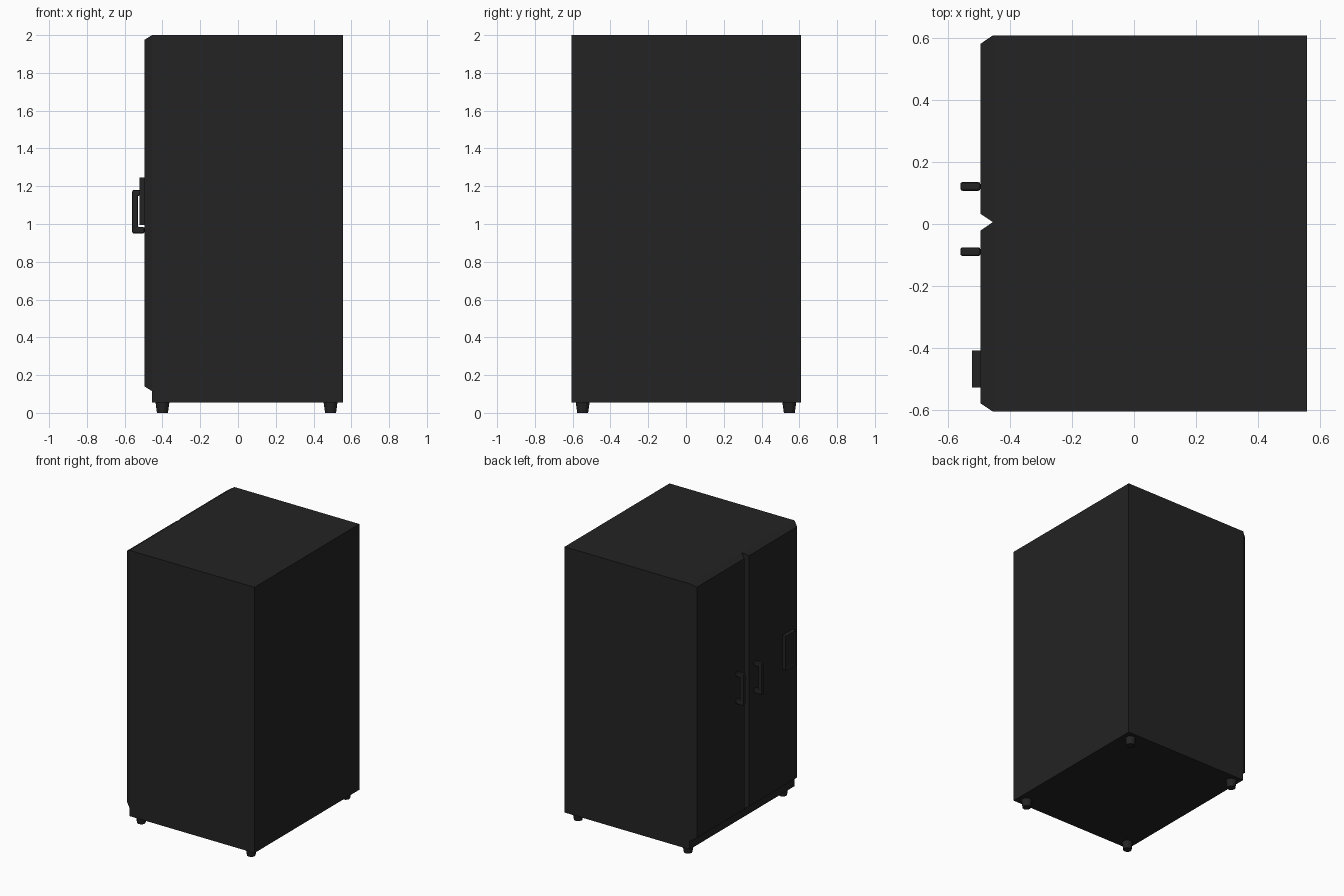
import bpy, bmesh
from mathutils import Matrix, Vector

cube = bpy.data.objects.get("Cube")
if cube:
    bpy.data.objects.remove(cube, do_unlink=True)

# One charcoal finish covers everything
charcoal = bpy.data.materials.new("charcoal")
charcoal.use_nodes = True
COLOUR = (0.017, 0.017, 0.017, 1)
charcoal.diffuse_color = COLOUR
charcoal.node_tree.nodes["Principled BSDF"].inputs["Base Color"].default_value = COLOUR


def finish(name, bm):
    bmesh.ops.recalc_face_normals(bm, faces=bm.faces)
    mesh = bpy.data.meshes.new(name)
    bm.to_mesh(mesh)
    bm.free()
    mesh.materials.append(charcoal)
    obj = bpy.data.objects.new(name, mesh)
    bpy.context.collection.objects.link(obj)
    return obj


def box(low, high):
    low, high = Vector(low), Vector(high)
    bm = bmesh.new()
    bmesh.ops.create_cube(bm, size=1, matrix=Matrix.Translation((low + high) / 2)
                          @ Matrix.Diagonal((*(high - low), 1)))
    return bm


def outer_face(bm):
    bm.faces.ensure_lookup_table()
    return min(bm.faces, key=lambda f: f.calc_center_median().x)


def bevel(obj, width, segments=1):
    mod = obj.modifiers.new("bevel", "BEVEL")
    mod.width = width
    mod.segments = segments


BODY_FRONT, DOOR_FRONT = -0.455, -0.495

# Cabinet body
finish("cabinet_body", box((BODY_FRONT, -0.605, 0.055), (0.557, 0.608, 2)))

# Doors taper towards their outer face, leaving a V groove between them
for name, y0, y1 in (("right_door", -0.605, 0.006), ("left_door", 0.006, 0.608)):
    bm = box((DOOR_FRONT, y0, 0.115), (BODY_FRONT, y1, 2))
    face = outer_face(bm)
    centre = face.calc_center_median()
    for v in face.verts:
        v.co.y += 0.027 if v.co.y < centre.y else -0.027
        v.co.z += 0.025 if v.co.z < centre.z else -0.025
    finish(name, bm)

# Door pulls: a C-shaped profile given thickness
PULL = ((DOOR_FRONT, 0.95), (-0.56, 0.95), (-0.56, 1.18), (DOOR_FRONT, 1.18),
        (DOOR_FRONT, 1.15), (-0.53, 1.15), (-0.53, 0.984), (DOOR_FRONT, 0.984))
for name, y in (("right_handle", -0.089), ("left_handle", 0.121)):
    bm = bmesh.new()
    face = bm.faces.new([bm.verts.new((x, y - 0.014, z)) for x, z in PULL])
    side = bmesh.ops.extrude_face_region(bm, geom=[face])["geom"]
    bmesh.ops.translate(bm, vec=(0, 0.028, 0),
                        verts=[g for g in side if isinstance(g, bmesh.types.BMVert)])
    bevel(finish(name, bm), 0.007, 2)

# Control panel with a shallow recessed face
bm = box((-0.522, -0.527, 0.995), (DOOR_FRONT, -0.408, 1.245))
face = outer_face(bm)
bmesh.ops.inset_region(bm, faces=[face], thickness=0.012)
bmesh.ops.translate(bm, vec=(0.005, 0, 0), verts=face.verts)
finish("control_panel", bm)

# Tapered feet
for x, front in ((-0.4, "front"), (0.49, "rear")):
    for y, hand in ((-0.547, "right"), (0.547, "left")):
        bm = bmesh.new()
        bmesh.ops.create_cone(bm, cap_ends=True, segments=12, radius1=0.029, radius2=0.037,
                              depth=0.057, matrix=Matrix.Translation((x, y, 0.0285)))
        finish(f"{front}_{hand}_foot", bm)
